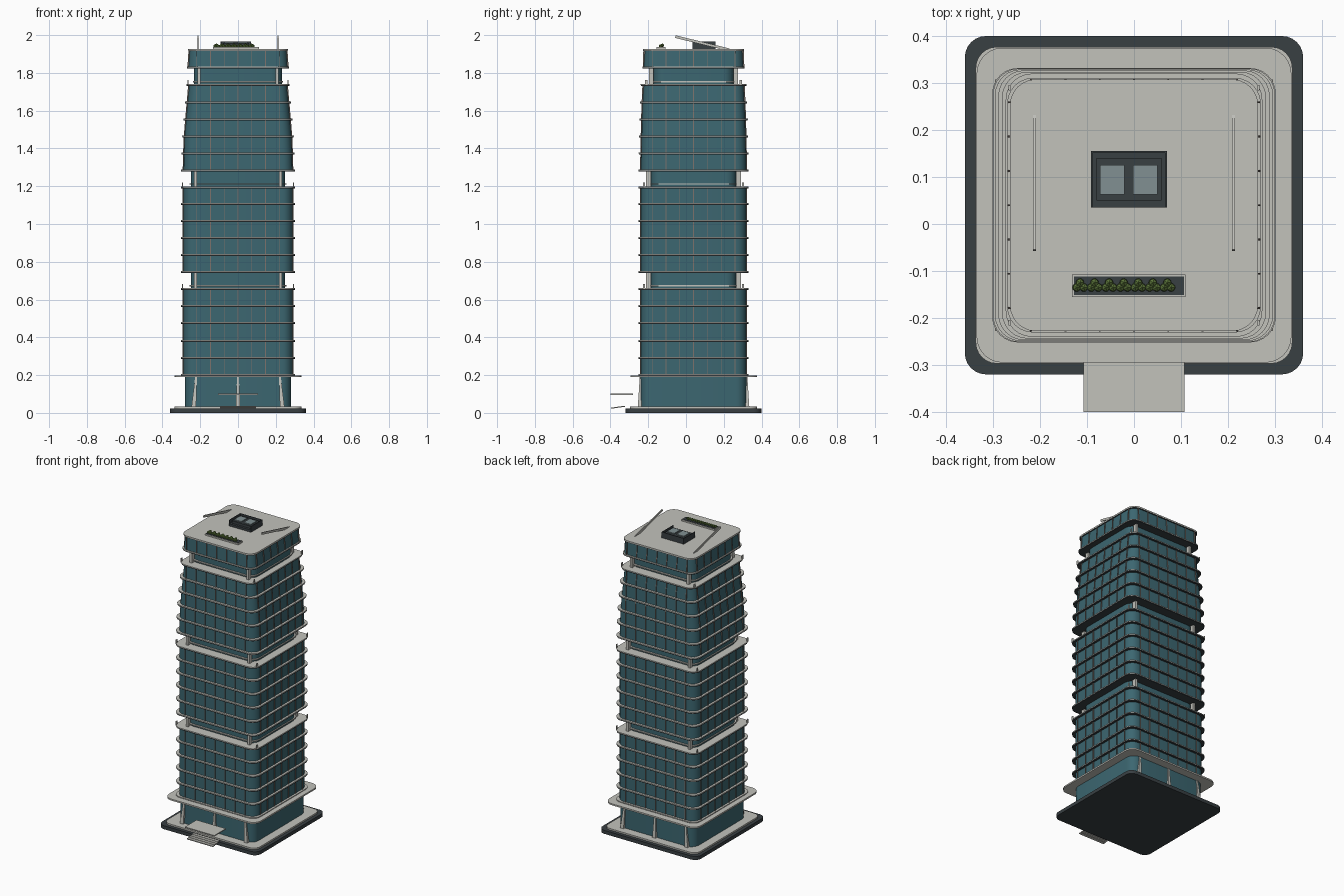
import bpy, bmesh, math
from mathutils import Vector, Matrix

if "Cube" in bpy.data.objects:
    bpy.data.objects.remove(bpy.data.objects["Cube"])

CY = 0.04  # tower centre in y


def mat(name, c):
    m = bpy.data.materials.new(name)
    m.diffuse_color = (*c, 1)
    m.use_nodes = True
    m.node_tree.nodes["Principled BSDF"].inputs["Base Color"].default_value = m.diffuse_color
    return m


GLASS = mat("teal_glass", (0.045, 0.135, 0.165))
LIGHT = mat("pale_concrete", (0.54, 0.54, 0.50))
DARK = mat("dark_stone", (0.04, 0.05, 0.055))
BRONZE = mat("bronze", (0.20, 0.17, 0.15))
LEAF = mat("leaf", (0.10, 0.17, 0.04))
FAN = mat("fan_grey", (0.22, 0.28, 0.29))


def finish(bm, name, m, smooth=False):
    bmesh.ops.recalc_face_normals(bm, faces=bm.faces)
    me = bpy.data.meshes.new(name)
    bm.to_mesh(me)
    bm.free()
    me.materials.append(m)
    o = bpy.data.objects.new(name, me)
    bpy.context.collection.objects.link(o)
    if smooth:
        bpy.context.view_layer.objects.active = o
        o.select_set(True)
        bpy.ops.object.shade_smooth_by_angle(angle=math.radians(35))
        o.select_set(False)
    return o


def ring(bm, hx, hy, r, z):
    vs = []
    for k, (sx, sy) in enumerate([(1, 1), (-1, 1), (-1, -1), (1, -1)]):
        for i in range(7):
            a = math.pi / 2 * (k + i / 6)
            vs.append(bm.verts.new((sx * (hx - r) + r * math.cos(a),
                                    CY + sy * (hy - r) + r * math.sin(a), z)))
    return vs


def loft(bm, lo, hi, z0, z1, r=0.055):
    """Rounded square block from half sizes lo at z0 to hi at z1."""
    a, b = ring(bm, *lo, r, z0), ring(bm, *hi, r, z1)
    n = len(a)
    for i in range(n):
        bm.faces.new((a[i], a[(i + 1) % n], b[(i + 1) % n], b[i]))
    bm.faces.new(a[::-1])
    bm.faces.new(b)


def slab(name, half, z0, z1, m, r=0.055):
    bm = bmesh.new()
    loft(bm, half, half, z0, z1, r)
    return finish(bm, name, m, True)


def bar(bm, a, b, wx, wy):
    """Box running from a to b (mostly along its local z)."""
    a, b = Vector(a), Vector(b)
    d = b - a
    rot = Vector((0, 0, 1)).rotation_difference(d).to_matrix().to_4x4()
    bmesh.ops.create_cube(bm, size=1, matrix=Matrix.Translation((a + b) / 2) @ rot
                          @ Matrix.Diagonal((wx, wy, d.length, 1)))


def box(bm, x0, x1, y0, y1, z0, z1):
    bar(bm, ((x0 + x1) / 2, (y0 + y1) / 2, z0), ((x0 + x1) / 2, (y0 + y1) / 2, z1), x1 - x0, y1 - y0)


def box_obj(name, m, *dims):
    bm = bmesh.new()
    box(bm, *dims)
    return finish(bm, name, m)


# Plinth, paving, lobby and canopy slab
slab("plinth", (0.36, 0.36), 0, 0.023, DARK, 0.045)
slab("paving", (0.337, 0.337), 0.023, 0.033, LIGHT, 0.045)
slab("lobby_glass", (0.28, 0.28), 0.033, 0.19, GLASS)
slab("podium_slab", (0.335, 0.335), 0.189, 0.199, LIGHT)

# Floor levels of each glazed module: (z, slab half x, slab half y)
S = (0.302, 0.292)
modules = [
    [(z, *S) for z in (0.2, 0.29, 0.38, 0.475, 0.565, 0.655)],
    [(z, *S) for z in (0.745, 0.835, 0.925, 1.015, 1.105, 1.193)],
    [(1.283, *S), (1.373, 0.300, 0.291), (1.463, 0.296, 0.289),
     (1.553, 0.289, 0.287), (1.643, 0.281, 0.284), (1.735, 0.273, 0.280)],
    [(1.828, 0.270, 0.271), (1.92, 0.264, 0.268)],
]
IN = 0.014  # glass setback from slab edge
glass, tops, soffits, mull, posts = (bmesh.new() for _ in range(5))
for mi, mod in enumerate(modules):
    for (z0, x0, y0), (z1, x1, y1) in zip(mod, mod[1:]):
        inset = IN if mi < 3 else 0.007
        gx0, gy0, gx1, gy1 = x0 - inset, y0 - inset, x1 - inset, y1 - inset
        loft(glass, (gx0, gy0), (gx1, gy1), z0, z1)
        # Vertical mullions on all four sides
        for i in range(-3, 4):
            u = i * 0.073
            for s in (-1, 1):
                bar(mull, (u, CY + s * gy0, z0), (u, CY + s * gy1, z1), 0.004, 0.01)
                bar(mull, (s * gx0, CY + u, z0), (s * gx1, CY + u, z1), 0.01, 0.004)
    for z, x, y in mod:
        loft(tops, (x, y), (x, y), z, z + 0.005)
        loft(soffits, (x - 0.001, y - 0.001), (x - 0.001, y - 0.001), z - 0.005, z)
    # Small balustrade posts on the terrace corners
    if mi < 3:
        z, x, y = mod[-1]
        for sx in (-1, 1):
            for sy in (-1, 1):
                bar(posts, (sx * (x - 0.008), CY + sy * (y - 0.03), z),
                    (sx * (x - 0.008), CY + sy * (y - 0.03), z + 0.028), 0.004, 0.012)
finish(glass, "curtain_wall", GLASS, True)
finish(tops, "floor_slabs", LIGHT, True)
finish(soffits, "floor_soffits", DARK, True)
finish(mull, "mullions", BRONZE)
finish(posts, "terrace_posts", LIGHT)

# Recessed sky-garden floors with sill and corner columns
cols = bmesh.new()
for z0, z1, hx, hy in ((0.655, 0.745, 0.25, 0.226), (1.193, 1.283, 0.25, 0.226),
                       (1.735, 1.828, 0.232, 0.212)):
    slab("recess_glass", (hx, hy), z0, z1, GLASS)
    slab("recess_sill", (hx + 0.006, hy + 0.012), z0 + 0.015, z0 + 0.022, LIGHT)
    for sx in (-1, 1):
        for sy in (-1, 1):
            x, y = sx * (hx - 0.025), CY + sy * (hy + 0.012)
            bar(cols, (x, y, z0), (x, y, z1), 0.016, 0.025)
finish(cols, "recess_columns", LIGHT)

# Tapered lobby fins on front and back
fins = bmesh.new()
for sy in (-1, 1):
    for i in (-1, 0, 1):
        lean = i * 0.012
        pts = [(i * 0.222 + lean, 0.295, 0.033), (i * 0.222, 0.285, 0.19)]
        verts = []
        for (x, d, z), w in zip(pts, (0.012, 0.005)):
            verts.append([fins.verts.new((x + a * w, CY + sy * e, z))
                          for a, e in ((-1, 0.27), (1, 0.27), (1, d), (-1, d))])
        a, b = verts
        for k in range(4):
            fins.faces.new((a[k], a[(k + 1) % 4], b[(k + 1) % 4], b[k]))
        fins.faces.new(a)
        fins.faces.new(b)
finish(fins, "lobby_fins", LIGHT)

# Entrance canopy and steps
box_obj("entrance_canopy", LIGHT, -0.107, 0.107, -0.40, -0.28, 0.096, 0.102)
steps = bmesh.new()
for k in range(4):
    box(steps, -0.095, 0.095, -0.398 + k * 0.018, -0.378 + k * 0.018, 0.022 + k * 0.003, 0.028 + k * 0.003)
finish(steps, "entrance_steps", LIGHT)

# Roof cap, plant unit with two fans
slab("roof_cap", (0.264, 0.268), 1.918, 1.927, LIGHT)
unit = bmesh.new()
box(unit, -0.092, 0.07, 0.035, 0.155, 1.925, 1.942)
box(unit, -0.08, 0.058, 0.05, 0.14, 1.942, 1.958)
for x in (-0.09, 0.068):
    box(unit, x - 0.002, x + 0.002, 0.035, 0.155, 1.942, 1.965)
box(unit, -0.092, 0.07, 0.151, 0.155, 1.942, 1.965)
finish(unit, "plant_unit", DARK)
for x in (-0.072, -0.002):
    box_obj("fan_panel", FAN, x, x + 0.052, 0.063, 0.126, 1.955, 1.964)

# Roof planter with shrubs
box_obj("planter", LIGHT, -0.132, 0.11, -0.155, -0.108, 1.925, 1.936)
box_obj("planter_soil", DARK, -0.128, 0.106, -0.151, -0.112, 1.93, 1.938)
shrub = bmesh.new()
for k in range(7):
    x = -0.115 + k * 0.031
    for dx, dy, dz in ((-0.007, -0.005, 0), (0.008, -0.005, 0), (0, 0.005, 0.004)):
        bmesh.ops.create_icosphere(shrub, subdivisions=1, radius=0.01,
                                   matrix=Matrix.Translation((x + dx, -0.13 + dy, 1.942 + dz)))
finish(shrub, "shrubs", LEAF)

# Two slanted roof beams
beams = bmesh.new()
for s in (-1, 1):
    bar(beams, (s * 0.212, -0.056, 1.992), (s * 0.212, 0.23, 1.922), 0.006, 0.014)
finish(beams, "roof_beams", LIGHT)
